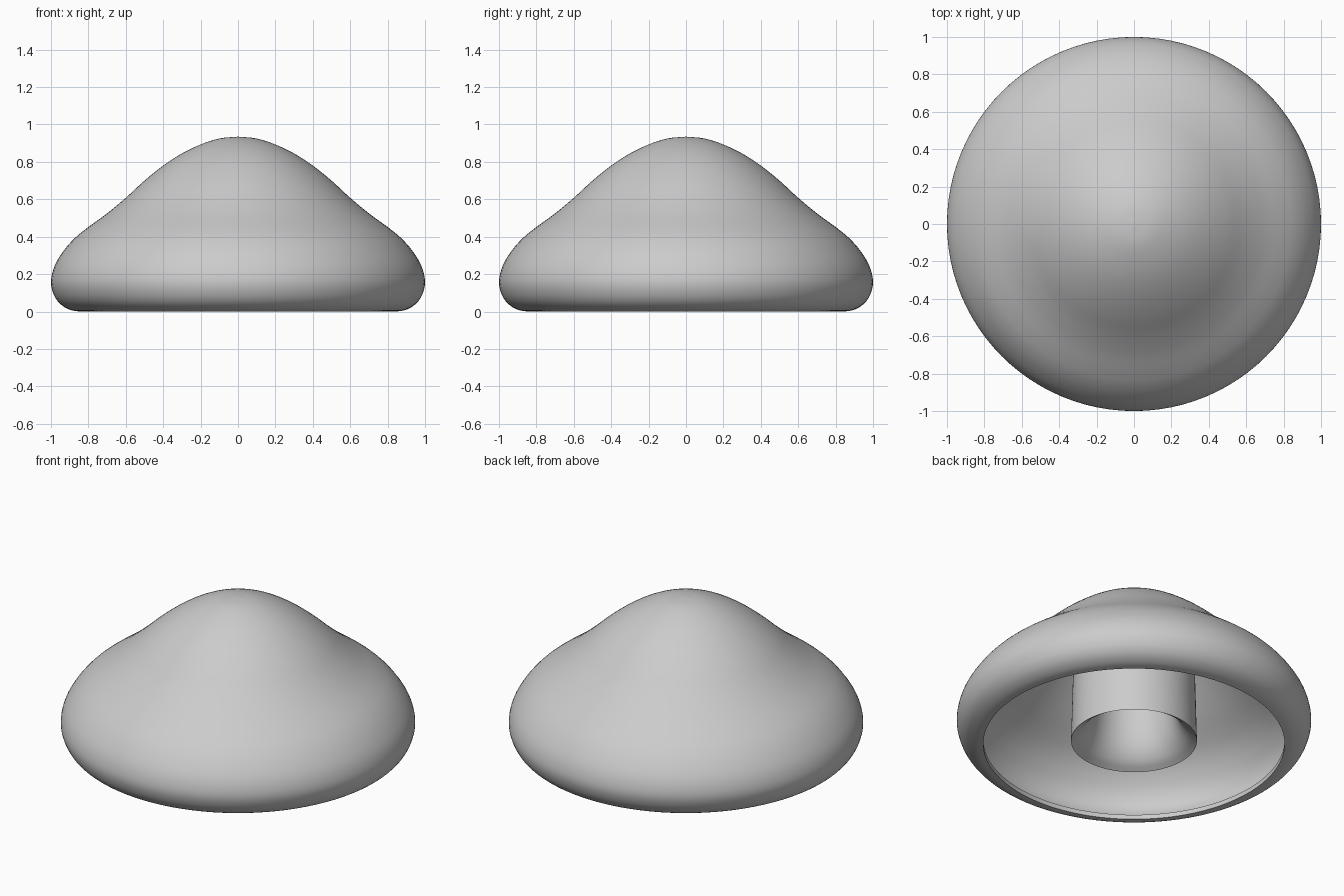
import bpy, bmesh, math
from mathutils import Vector

if "Cube" in bpy.data.objects:
    bpy.data.objects.remove(bpy.data.objects["Cube"])

SEGMENTS = 96
WALL = 0.028

grey = bpy.data.materials.new("light grey")
grey.diffuse_color = (0.6, 0.6, 0.6, 1)
grey.use_nodes = True
grey.node_tree.nodes["Principled BSDF"].inputs["Base Color"].default_value = grey.diffuse_color


def smooth(points, steps=4):
    """Catmull-Rom curve through (radius, height) points."""
    p = [Vector(q) for q in points]
    p = [2 * p[0] - p[1]] + p + [2 * p[-1] - p[-2]]
    out = []
    for a, b, c, d in zip(p, p[1:], p[2:], p[3:]):
        for i in range(steps):
            t = i / steps
            out.append(0.5 * (2 * b + (c - a) * t + (2 * a - 5 * b + 4 * c - d) * t * t
                              + (3 * b - a - 3 * c + d) * t ** 3))
    return out + [p[-2]]


def inset(profile, dist):
    """Copy of a profile moved inwards by the wall thickness."""
    out = []
    for i, p in enumerate(profile):
        d = (profile[min(i + 1, len(profile) - 1)] - profile[max(i - 1, 0)]).normalized()
        out.append(p + dist * Vector((d.y, -d.x)))
    out[0].x = 0
    out[-1] = profile[-1] + Vector((0, dist))
    return out


def lathe(name, profile):
    """Spin a (radius, height) profile around the z axis."""
    bm = bmesh.new()
    verts = [bm.verts.new((max(r, 0), 0, z)) for r, z in profile]
    edges = [bm.edges.new(pair) for pair in zip(verts, verts[1:])]
    bmesh.ops.spin(bm, geom=verts + edges, cent=(0, 0, 0), axis=(0, 0, 1),
                   angle=math.tau, steps=SEGMENTS, use_merge=True)
    bmesh.ops.remove_doubles(bm, verts=bm.verts, dist=0.0005)
    bmesh.ops.recalc_face_normals(bm, faces=bm.faces)
    mesh = bpy.data.meshes.new(name)
    bm.to_mesh(mesh)
    bm.free()
    mesh.materials.append(grey)
    obj = bpy.data.objects.new(name, mesh)
    bpy.context.collection.objects.link(obj)
    bpy.ops.object.select_all(action='DESELECT')
    obj.select_set(True)
    bpy.context.view_layer.objects.active = obj
    bpy.ops.object.shade_smooth_by_angle(angle=math.radians(35))
    return obj


# Thin bell-shaped shell, rolled under to a flat base with an open middle
outside = smooth([(0, .935), (.1, .925), (.2, .893), (.3, .845), (.4, .78), (.5, .70),
                  (.6, .608), (.7, .525), (.8, .452), (.87, .395), (.93, .328),
                  (.98, .245), (1, .16), (.985, .09), (.95, .04), (.90, .01), (.85, 0)])
inside = inset(outside, WALL)

# Stem hanging from the crown, with a flared socket in its open end
stem = [Vector((.335, .80)), Vector((.355, .02))]
socket = smooth([(.355, .02), (.305, .055), (.265, .11), (.24, .18), (.225, .28), (.215, .45)])
socket_end = [Vector((0, .45))]

lathe("shell", outside + inside[::-1])
lathe("stem", stem + socket[1:] + socket_end)
